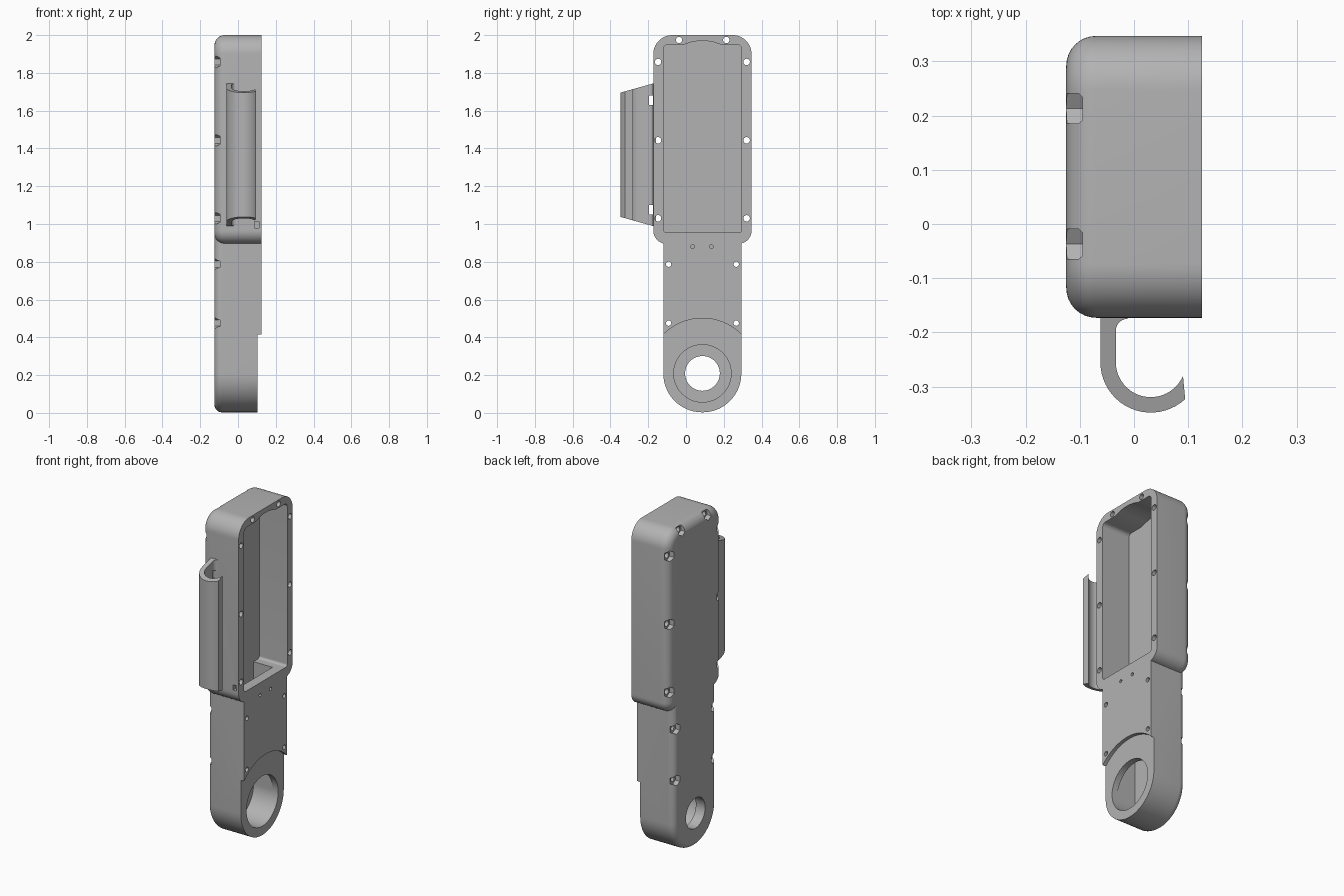
import bpy, bmesh, math
from math import pi, sin, cos

if "Cube" in bpy.data.objects:
    bpy.data.objects.remove(bpy.data.objects["Cube"])

SHADE = (0.45, 0.45, 0.45, 1)
grey = bpy.data.materials.new("plain grey")
grey.use_nodes = True
grey.diffuse_color = SHADE
grey.node_tree.nodes["Principled BSDF"].inputs["Base Color"].default_value = SHADE

BACK, FRONT = -0.125, 0.125      # closed and open sides of the case
FLOOR = -0.063                   # inner face of the back wall
HUB = (0.087, 0.209)             # centre of the round end (y, z)


def rounded(y0, y1, z0, z1, top, bottom, inset=0.0, n=14):
    """Rounded rectangle outline in the YZ plane."""
    y0, y1, z0, z1 = y0 + inset, y1 - inset, z0 + inset, z1 - inset
    top, bottom = max(top - inset, 0.004), max(bottom - inset, 0.004)
    corners = [(y1 - top, z1 - top, top), (y0 + top, z1 - top, top),
               (y0 + bottom, z0 + bottom, bottom), (y1 - bottom, z0 + bottom, bottom)]
    return [(cy + r * cos(pi / 2 * (q + i / n)), cz + r * sin(pi / 2 * (q + i / n)))
            for q, (cy, cz, r) in enumerate(corners) for i in range(n + 1)]


def circle(y, z, r, n=24, turn=0.0):
    angles = [turn + 2 * pi * i / n for i in range(n)]
    return [(y + r * cos(a), z + r * sin(a)) for a in angles]


def add_loft(bm, rings):
    """Skin a list of point rings and cap both ends."""
    loops = [[bm.verts.new(p) for p in ring] for ring in rings]
    for a, b in zip(loops, loops[1:]):
        for i in range(len(a)):
            j = (i + 1) % len(a)
            bm.faces.new((a[i], a[j], b[j], b[i]))
    bm.faces.new(loops[0])
    bm.faces.new(loops[-1])


def finish(bm, name):
    bmesh.ops.recalc_face_normals(bm, faces=bm.faces)
    mesh = bpy.data.meshes.new(name)
    bm.to_mesh(mesh)
    bm.free()
    mesh.materials.append(grey)
    ob = bpy.data.objects.new(name, mesh)
    bpy.context.collection.objects.link(ob)
    return ob


def prisms(name, parts):
    """Outlines in YZ, each extruded between two x positions."""
    bm = bmesh.new()
    for outline, x0, x1 in parts:
        add_loft(bm, [[(x, y, z) for y, z in outline] for x in (x0, x1)])
    return finish(bm, name)


def rounded_block(name, radius, *shape):
    """Block with its back edge rounded over."""
    rings = [[(FRONT, y, z) for y, z in rounded(*shape)]]
    for i in range(9):
        a = pi / 2 * i / 8
        x, inset = BACK + radius * (1 - sin(a)), radius * (1 - cos(a))
        rings.append([(x, y, z) for y, z in rounded(*shape, inset=inset)])
    bm = bmesh.new()
    add_loft(bm, rings)
    return finish(bm, name)


def activate(ob):
    bpy.ops.object.select_all(action="DESELECT")
    ob.select_set(True)
    bpy.context.view_layer.objects.active = ob


def combine(target, tool, operation):
    mod = target.modifiers.new(operation.title(), "BOOLEAN")
    mod.operation, mod.solver, mod.object = operation, "EXACT", tool
    activate(target)
    bpy.ops.object.modifier_apply(modifier=mod.name)
    bpy.data.objects.remove(tool)


def smooth(ob):
    activate(ob)
    bpy.ops.object.shade_smooth_by_angle(angle=math.radians(30))


# Case: wide box above, narrow arm with a round end below
case = rounded_block("case", 0.055, -0.173, 0.347, 0.895, 2.0, 0.1, 0.07)
arm = rounded_block("arm", 0.04, -0.12, 0.293, 0.003, 1.1, 0.06, 0.205)
combine(case, arm, "UNION")

# Main cavity with a raised middle at its top edge
combine(case, prisms("cavity", [(rounded(-0.12, 0.295, 0.955, 1.95, 0.025, 0.015), FLOOR, 0.2)]),
        "DIFFERENCE")
bulge = [(-0.01, 1.9), (0.185, 1.9), (0.185, 1.95), (0.15, 1.962), (0.11, 1.969),
         (0.065, 1.969), (0.025, 1.962), (-0.01, 1.95)]
combine(case, prisms("cavity_bulge", [(bulge, FLOOR, 0.2)]), "DIFFERENCE")

# Round end: shallow step, wide bore, narrow through hole
for name, radius, x0 in (("step", 0.292, 0.103), ("bore", 0.152, FLOOR), ("through_hole", 0.092, -0.2)):
    combine(case, prisms(name, [(circle(*HUB, radius, 64), x0, 0.2)]), "DIFFERENCE")

# Covered channel joining the bore to the main cavity
channel = [(HUB[0] + side * 0.1515, z) for side, z in ((-1, HUB[1]), (1, HUB[1]), (1, 1.0), (-1, 1.0))]
combine(case, prisms("channel", [(channel, FLOOR, 0.065)]), "DIFFERENCE")

# Screw holes, with six-sided nut pockets on the back
wide = [(y, z, 0.017) for y in (-0.148, 0.321) for z in (1.03, 1.443, 1.858)]
top = [(y, 1.974, 0.017) for y in (-0.037, 0.213)]
narrow = [(y, z, 0.014) for y in (-0.092, 0.266) for z in (0.475, 0.787)]
screws = wide + top + narrow
pilots = [(circle(y, 0.88, 0.01), 0.0, 0.2) for y in (0.035, 0.134)]
combine(case, prisms("screw_holes", [(circle(*s), -0.2, 0.2) for s in screws] + pilots), "DIFFERENCE")
pockets = [(circle(y, z, 0.032, 6, pi / 6), -0.2, -0.095) for y, z, r in screws]
combine(case, prisms("nut_pockets", pockets), "DIFFERENCE")

# Small cable notch in the side below the clip
notch = [(-0.2, 0.98), (-0.15, 0.98), (-0.15, 1.012), (-0.2, 1.012)]
combine(case, prisms("notch", [(notch, 0.088, 0.112)]), "DIFFERENCE")
smooth(case)

# Side clip: hooked section with sloping ends
CX, CY = 0.031, -0.255


def arc(r, start, end, n=20):
    angles = [start + (end - start) * i / n for i in range(n + 1)]
    return [(CX + r * cos(a), CY + r * sin(a)) for a in angles]


outer = arc(0.093, -pi, math.radians(-47))
inner = arc(0.0645, math.radians(-23), -pi)
fillet = [(-0.012 - 0.0215 * sin(a), -0.197 + 0.022 * cos(a))
          for a in [pi / 2 * (1 - i / 6) for i in range(7)]]
section = [(-0.062, -0.16)] + outer + inner + fillet + [(-0.012, -0.16)]

rings = [[(x, y, z + slope * (y + 0.17)) for x, y in section]
         for z, slope in ((0.988, -0.28), (1.745, 0.28))]
bm = bmesh.new()
add_loft(bm, rings)
clip = finish(bm, "side_clip")

# Two strap slots where the clip meets the case
slots = [([(-0.195, z), (-0.174, z), (-0.174, z + 0.05), (-0.195, z + 0.05)], -0.1, 0.05)
         for z in (1.05, 1.63)]
combine(clip, prisms("strap_slots", slots), "DIFFERENCE")
smooth(clip)
